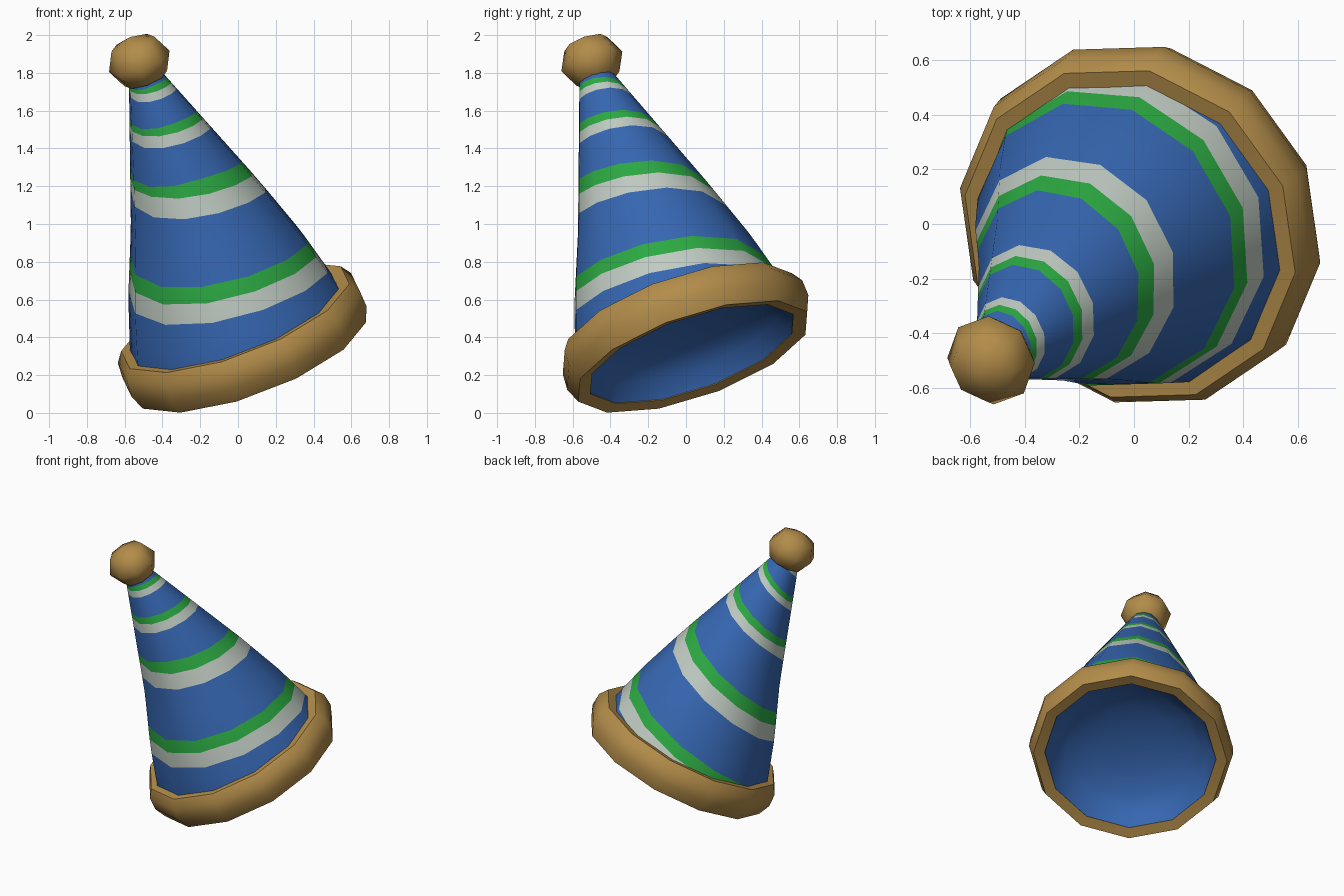
import bpy, bmesh, math
from mathutils import Vector, Matrix

cube = bpy.data.objects.get("Cube")
if cube:
    bpy.data.objects.remove(cube)

SIDES = 12
PHASE = 20
AXIS = Vector((-0.334, -0.31, 0.89)).normalized()
# Every part shares the leaning frame: local z runs up the hat from the brim centre
FRAME = Matrix.Translation((0.025, 0, 0.4)) @ \
    Vector((0, 0, 1)).rotation_difference(AXIS).to_matrix().to_4x4()


def material(name, rgb):
    m = bpy.data.materials.new(name)
    m.use_nodes = True
    colour = (*rgb, 1)
    m.diffuse_color = colour
    m.node_tree.nodes["Principled BSDF"].inputs["Base Color"].default_value = colour
    return m


blue = material("blue felt", (0.037, 0.135, 0.445))
green = material("green stripe", (0.025, 0.4, 0.055))
white = material("pale stripe", (0.53, 0.6, 0.54))
gold = material("golden trim", (0.45, 0.265, 0.068))


def finish(name, bm, mats, angle, inward=False):
    bmesh.ops.recalc_face_normals(bm, faces=bm.faces)
    if inward:
        bmesh.ops.reverse_faces(bm, faces=bm.faces)
    mesh = bpy.data.meshes.new(name)
    bm.to_mesh(mesh)
    bm.free()
    for m in mats:
        mesh.materials.append(m)
    mesh.shade_smooth()
    mesh.set_sharp_from_angle(angle=math.radians(angle))
    ob = bpy.data.objects.new(name, mesh)
    ob.matrix_world = FRAME
    bpy.context.collection.objects.link(ob)


def interp(x, table):
    """Straight-line interpolation in a list of (x, y) pairs."""
    for (x0, y0), (x1, y1) in zip(table, table[1:]):
        if x <= x1:
            break
    return y0 + (y1 - y0) * (x - x0) / (x1 - x0)


def azimuth(i):
    return math.radians(PHASE + 360 * i / SIDES)


def ring_point(i, radius, height):
    a = azimuth(i)
    return Vector((math.cos(a) * radius, math.sin(a) * radius, height))


# Cone wall: radius and a slight sideways bow by height
BOTTOM, TOP = -0.02, 1.58
RADIUS = [(BOTTOM, 0.615), (0.1, 0.594), (0.4, 0.505), (0.76, 0.372), (TOP, 0.08)]
BOW = [(BOTTOM, -0.3), (0.1, -0.3), (0.76, 0.4), (TOP, 0)]


def wall_point(i, h):
    bow = Vector((0.028, 0.022, 0)) * interp(h, BOW)
    return ring_point(i, interp(h, RADIUS), h) + bow


# Striped cone: rows of faces follow a spiral that tightens towards the tip
SPIRAL = [(-1, 1.64), (0, 1.525), (1, 1.31), (2, 1.0), (3, 0.46), (4, -0.05)]
BANDS = [(-0.09, 1), (0.07, 2), (0.27, 0), (0.45, 0), (0.6, 0), (0.76, 0)]
rows = [(k + start, mat) for k in range(-3, 6) for start, mat in BANDS]
bm = bmesh.new()
cache = {}


def spiral_vert(i, level):
    turn = level + (PHASE + 100) / 360 + i / SIDES
    tilt = 0.025 * math.cos(azimuth(i) - math.radians(35))
    h = min(max(interp(turn, SPIRAL) + tilt, BOTTOM), TOP)
    key = (i % SIDES, round(h, 4))
    if key not in cache:
        cache[key] = bm.verts.new(wall_point(i, h))
    return cache[key]


for (upper, mat), (lower, _) in zip(rows, rows[1:]):
    for i in range(SIDES):
        corners = [spiral_vert(i, upper), spiral_vert(i, lower),
                   spiral_vert(i + 1, lower), spiral_vert(i + 1, upper)]
        corners = list(dict.fromkeys(corners))
        if len(corners) > 2:
            bm.faces.new(corners).material_index = mat
finish("striped_cone", bm, [blue, green, white], 40)


def sweep(section, closed=False):
    """Turn a list of (radius, height) points round the hat's axis."""
    bm = bmesh.new()
    rings = [[bm.verts.new(ring_point(i, r, h)) for i in range(SIDES)]
             for r, h in section]
    pairs = list(zip(rings, rings[1:]))
    if closed:
        pairs.append((rings[-1], rings[0]))
    for a, b in pairs:
        for i in range(SIDES):
            j = (i + 1) % SIDES
            bm.faces.new((a[i], a[j], b[j], b[i]))
    if not closed:
        bm.faces.new(rings[-1])
    return bm


# Shallow domed lining that closes the underside
finish("lining", sweep([(0.582, -0.095), (0.53, 0), (0.43, 0.07),
                        (0.27, 0.12), (0.09, 0.14)]), [blue], 60, inward=True)

# Rolled brim: closed section swept round the axis
SECTION = [(0.69, -0.03), (0.685, 0.06), (0.645, 0.118), (0.58, 0.11),
           (0.6, -0.05), (0.58, -0.1), (0.655, -0.115)]
finish("brim", sweep(SECTION, closed=True), [gold], 60)

# Faceted, slightly flattened bobble on the tip
bm = bmesh.new()
bmesh.ops.create_uvsphere(
    bm, u_segments=8, v_segments=4, radius=0.17,
    matrix=Matrix.Translation((0, 0.01, 1.638)) @ Matrix.Diagonal((1, 1, 0.85, 1)))
finish("bobble", bm, [gold], 70)
